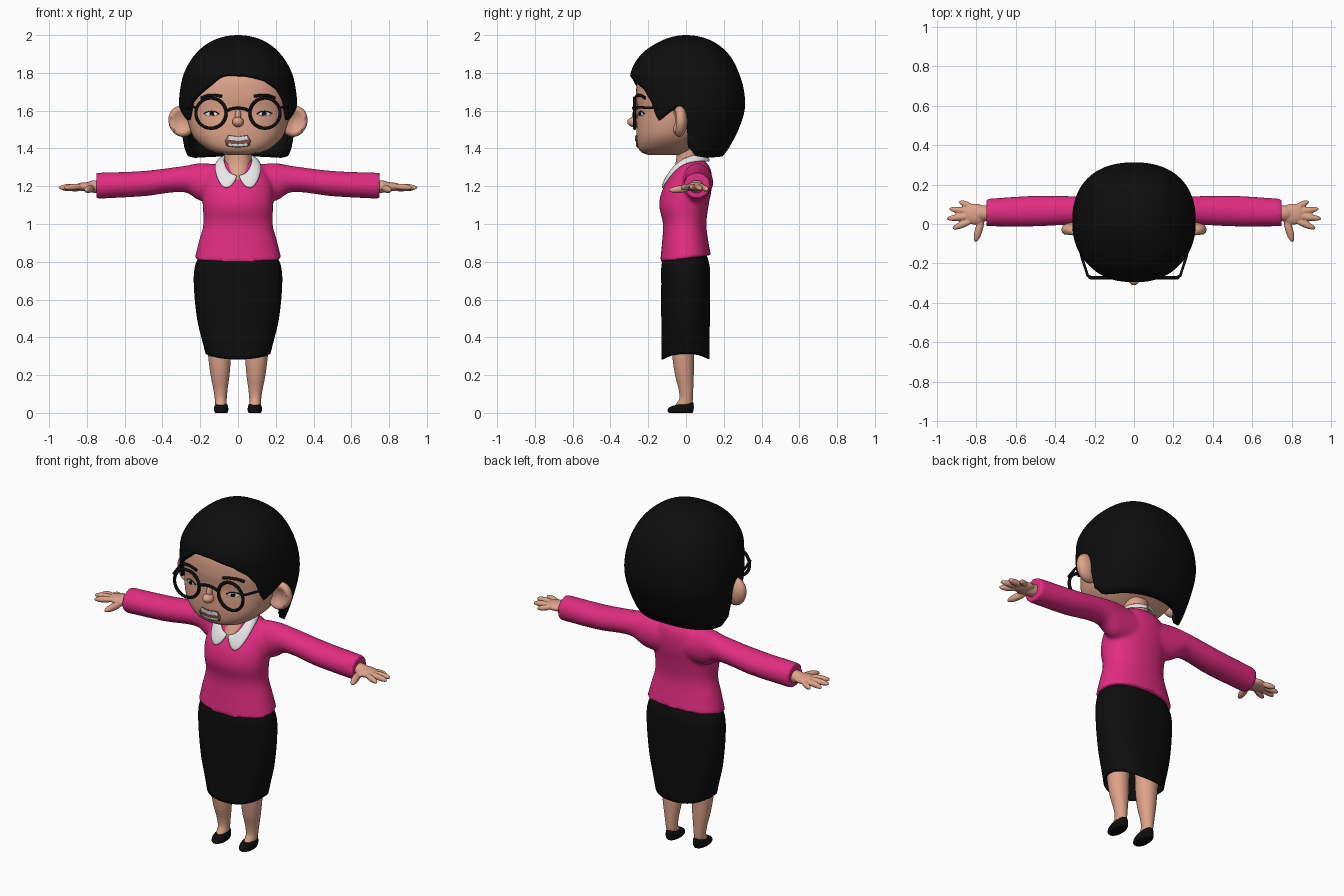
import bpy, bmesh, math
from mathutils import Matrix, Vector, Euler

if "Cube" in bpy.data.objects:
    bpy.data.objects.remove(bpy.data.objects["Cube"])


def material(name, rgb):
    m = bpy.data.materials.new(name)
    m.diffuse_color = (*rgb, 1)
    m.use_nodes = True
    m.node_tree.nodes["Principled BSDF"].inputs["Base Color"].default_value = m.diffuse_color
    return m


BLACK = material("black", (0.004, 0.004, 0.004))
SKIN = material("skin", (0.72, 0.36, 0.25))
PINK = material("pink", (0.76, 0.026, 0.22))
WHITE = material("white", (0.8, 0.8, 0.8))
MOUTH = material("mouth_red", (0.3, 0.09, 0.07))


def interp(keys, t, smooth=True):
    """Interpolate rows (t, a, b, ...) at t."""
    i = 0
    while i < len(keys) - 2 and t > keys[i + 1][0]:
        i += 1
    p, q = keys[i], keys[i + 1]
    o, r = keys[max(i - 1, 0)], keys[min(i + 2, len(keys) - 1)]
    h = q[0] - p[0]
    u = min(max((t - p[0]) / h, 0), 1)
    out = []
    for k in range(1, len(p)):
        if not smooth:
            out.append(p[k] + (q[k] - p[k]) * u)
            continue
        m0 = (q[k] - o[k]) / (q[0] - o[0]) * h
        m1 = (r[k] - p[k]) / (r[0] - p[0]) * h
        out.append((2*u**3 - 3*u*u + 1) * p[k] + (u**3 - 2*u*u + u) * m0
                   + (3*u*u - 2*u**3) * q[k] + (u**3 - u*u) * m1)
    return out


def finish(bm, name, mat, mirror=False, angle=50):
    bmesh.ops.recalc_face_normals(bm, faces=bm.faces)
    me = bpy.data.meshes.new(name)
    bm.to_mesh(me)
    bm.free()
    ob = bpy.data.objects.new(name, me)
    bpy.context.collection.objects.link(ob)
    me.materials.append(mat)
    bpy.ops.object.select_all(action='DESELECT')
    ob.select_set(True)
    bpy.context.view_layer.objects.active = ob
    bpy.ops.object.shade_smooth_by_angle(angle=math.radians(angle))
    if mirror:
        ob.modifiers.new("mirror", 'MIRROR').use_mirror_merge = False
    return ob


def loft(bm, secs, n=48, rows=30, e=2.2, place=None, t_of=None, caps=(True, True)):
    """Superellipse rings from sections (t, half width, front y, back y)."""
    place = place or (lambda t, x, y: (x, y, t))
    t_of = t_of or (lambda u, a: secs[0][0] + (secs[-1][0] - secs[0][0]) * u)
    power = lambda v: math.copysign(abs(v) ** (2 / e), v)
    rings = []
    for j in range(rows + 1):
        ring = []
        for i in range(n):
            a = -math.pi + 2 * math.pi * i / n
            t = t_of(j / rows, a)
            hx, yf, yb = interp(secs, t)
            y = (yf + yb) / 2 - (yb - yf) / 2 * power(math.cos(a))
            ring.append(bm.verts.new(place(t, hx * power(math.sin(a)), y)))
        rings.append(ring)
    for r0, r1 in zip(rings, rings[1:]):
        for i in range(n):
            bm.faces.new((r0[i], r0[(i + 1) % n], r1[(i + 1) % n], r1[i]))
    if caps[0]:
        bm.faces.new(rings[0])
    if caps[1]:
        bm.faces.new(rings[-1])
    return bm


def blob(bm, loc, scale, rot=(0, 0, 0)):
    m = Matrix.LocRotScale(Vector(loc), Euler(rot), Vector(scale))
    return bmesh.ops.create_uvsphere(bm, u_segments=24, v_segments=16, radius=1, matrix=m)["verts"]


def stroke(name, mat, pts, r, mirror=True, cyclic=False):
    cu = bpy.data.curves.new(name, 'CURVE')
    cu.dimensions, cu.bevel_depth, cu.bevel_resolution, cu.use_fill_caps = '3D', r, 3, True
    sp = cu.splines.new('POLY')
    sp.points.add(len(pts) - 1)
    sp.use_cyclic_u = cyclic
    for p, c in zip(sp.points, pts):
        p.co = (*c, 1)
    tmp = bpy.data.objects.new(name + "_path", cu)
    bpy.context.collection.objects.link(tmp)
    bm = bmesh.new()
    bm.from_mesh(tmp.to_mesh())
    bpy.data.objects.remove(tmp)
    return finish(bm, name, mat, mirror)


def remesh(ob, size, smooth):
    m = ob.modifiers.new("blend", 'REMESH')
    m.mode, m.voxel_size, m.use_smooth_shade = 'VOXEL', size, True
    ob.modifiers.new("soften", 'SMOOTH').iterations = smooth


# Head
HEAD = [(1.365, .05, -.2, -.03), (1.38, .13, -.237, 0), (1.41, .185, -.255, .05),
        (1.46, .235, -.262, .12), (1.53, .262, -.262, .18), (1.6, .272, -.258, .21),
        (1.68, .275, -.265, .23), (1.78, .255, -.25, .23), (1.88, .18, -.18, .17),
        (1.93, .06, -.06, .06)]
finish(loft(bmesh.new(), HEAD, 64, 48, 2.4), "head", SKIN, angle=80)


def face_y(x, z):
    hx, yf, yb = interp(HEAD, z)
    return (yf + yb) / 2 - (yb - yf) / 2 * max(0, 1 - abs(x / hx) ** 2.4) ** (1 / 2.4)


def plate(name, mat, outline, lift, mirror=False):
    """Thin patch that follows the face."""
    cx = sum(p[0] for p in outline) / len(outline)
    cz = sum(p[1] for p in outline) / len(outline)
    bm, prev = bmesh.new(), None
    for k in (1, .75, .5, .25, .05):
        ring = []
        for x, z in outline:
            x, z = cx + (x - cx) * k, cz + (z - cz) * k
            ring.append(bm.verts.new((x, face_y(x, z) - lift, z)))
        if prev:
            for i in range(len(ring)):
                j = (i + 1) % len(ring)
                bm.faces.new((prev[i], prev[j], ring[j], ring[i]))
        prev = ring
    bm.faces.new(prev)
    ob = finish(bm, name, mat, mirror)
    bm2 = ob.modifiers.new("thickness", 'SOLIDIFY')
    bm2.thickness, bm2.offset = .004, 0


def oval(cx, cz, rx, rz):
    return [(cx + rx * math.cos(a * math.pi / 12), cz + rz * math.sin(a * math.pi / 12)) for a in range(24)]


# Face details
plate("mouth", MOUTH, [(-.05, 1.47), (0, 1.463), (.05, 1.47), (.068, 1.44), (.06, 1.413),
                       (0, 1.405), (-.06, 1.413), (-.068, 1.44)], .003)
plate("upper_teeth", WHITE, [(-.046, 1.466), (0, 1.459), (.046, 1.466), (.058, 1.445),
                             (0, 1.438), (-.058, 1.445)], .006)
plate("lower_teeth", WHITE, [(-.055, 1.427), (0, 1.422), (.055, 1.427), (.05, 1.414),
                             (0, 1.409), (-.05, 1.414)], .006)
plate("eye_white", WHITE, oval(.14, 1.583, .034, .011), .003, True)
plate("iris", BLACK, oval(.138, 1.583, .012, .010), .006, True)
stroke("eyelid", BLACK, [(x, face_y(x, z) - .003, z) for x, z in
                         ((.1, 1.583), (.12, 1.594), (.14, 1.597), (.16, 1.594), (.18, 1.584))], .003)
stroke("eyebrow", BLACK, [(x, face_y(x, z) - .004, z) for x, z in
                          ((.085, 1.676), (.12, 1.682), (.16, 1.68), (.195, 1.667))], .008)
bm = bmesh.new()
blob(bm, (0, -.275, 1.54), (.03, .036, .027))
blob(bm, (0, -.262, 1.565), (.017, .025, .045))
finish(bm, "nose", SKIN)

# Ears, dished on the front side
bm = bmesh.new()
for v in blob(bm, (0, 0, 0), (1, 1, 1)):
    if v.co.y < 0:
        v.co.y += .9 * max(0, 1 - (v.co.x ** 2 + v.co.z ** 2) / .6)
bm.transform(Matrix.LocRotScale(Vector((.298, -.035, 1.543)), Euler((0, .3, .15)), Vector((.07, .042, .083))))
finish(bm, "ear", SKIN, True)

# Hair: bob with a side-parted fringe, its lower edge set by direction
HAIRLINE = [(-180, 1.36), (-125, 1.35), (-105, 1.36), (-92, 1.41), (-87, 1.58), (-80, 1.62),
            (-58, 1.545), (-51, 1.64), (-40, 1.685), (-27, 1.73), (-15, 1.78), (-9, 1.79), (5, 1.785),
            (27, 1.755), (42, 1.71), (51, 1.65), (58, 1.545), (80, 1.62), (87, 1.58), (92, 1.41),
            (105, 1.36), (125, 1.35), (180, 1.36)]
HAIR = [(0, .002, -.002, .002), (.173, .135, -.13, .135), (.316, .225, -.235, .225),
        (.447, .285, -.293, .28), (.548, .308, -.288, .308), (.632, .313, -.278, .31),
        (.707, .30, -.258, .278), (.775, .283, -.24, .225), (.82, .265, -.22, .17)]
hair = finish(loft(bmesh.new(), HAIR, 128, 36, 2.3, lambda t, x, y: (x, y, 2 - t * t),
                   lambda u, a: u * math.sqrt(2 - interp(HAIRLINE, math.degrees(a), False)[0]),
                   (True, False)), "hair", BLACK, angle=80)
m = hair.modifiers.new("thickness", 'SOLIDIFY')
m.thickness, m.offset = .03, -1

# Glasses
stroke("glasses_rim", BLACK, [(.143 + .08 * math.cos(a * math.pi / 20), -.272,
                               1.587 + .08 * math.sin(a * math.pi / 20)) for a in range(40)], .009, cyclic=True)
stroke("glasses_bridge", BLACK, [(-.065, -.272, 1.595), (-.035, -.276, 1.61), (0, -.278, 1.615),
                                 (.035, -.276, 1.61), (.065, -.272, 1.595)], .008, False)
stroke("glasses_temple", BLACK, [(.215, -.272, 1.615), (.235, -.262, 1.618), (.265, -.17, 1.615),
                                 (.29, -.04, 1.605)], .007)

# Neck
finish(loft(bmesh.new(), [(1.2, .03, -.09, .04), (1.24, .052, -.094, .05), (1.28, .066, -.076, .07),
                          (1.32, .07, -.056, .078), (1.42, .07, -.045, .075)], e=2), "neck", SKIN)

# Sweater: torso and sleeves blended together
bm = loft(bmesh.new(), [(.80, .23, -.137, .132), (.9, .207, -.127, .117), (1.0, .183, -.122, .108),
                        (1.1, .187, -.142, .12), (1.18, .187, -.125, .135), (1.25, .17, -.085, .137),
                        (1.30, .135, -.05, .127), (1.335, .09, -.03, .10)],
          place=lambda t, x, y: (x, y, t + .13 * (y + .13) * max(0, (1 - t) / .2)))
SLEEVE_Z = [(.06, 1.21), (.2, 1.222), (.28, 1.238), (.5, 1.214), (.75, 1.202)]
for s in (-1, 1):
    loft(bm, [(.06, .10, -.03, .13), (.2, .10, -.015, .135), (.28, .07, -.003, .14),
              (.5, .067, -.012, .143), (.75, .069, -.012, .128)], e=2,
         place=lambda t, x, y: (s * t, y, interp(SLEEVE_Z, t)[0] + x))
remesh(finish(bm, "sweater", PINK), .01, 5)

# Collar
INNER = [(0, -.092, 1.255), (.045, -.085, 1.268), (.068, -.058, 1.31), (.076, 0, 1.35),
         (.055, .07, 1.365), (0, .097, 1.365)]
OUTER = [(.01, -.108, 1.23), (.066, -.138, 1.165), (.118, -.098, 1.24), (.128, -.02, 1.325),
         (.09, .095, 1.335), (0, .135, 1.325)]
bm = bmesh.new()
rows = [[bm.verts.new(Vector(p).lerp(Vector(q), k) + Vector((0, 0, .012 * (k == .5))))
         for k in (0, .5, 1)] for p, q in zip(INNER, OUTER)]
for r0, r1 in zip(rows, rows[1:]):
    for i in range(2):
        bm.faces.new((r0[i], r0[i + 1], r1[i + 1], r1[i]))
collar = finish(bm, "collar", WHITE, True, 80)
m = collar.modifiers.new("thickness", 'SOLIDIFY')
m.thickness, m.offset = .016, 0
collar.modifiers.new("round", 'SUBSURF').levels = 2

# Hands: wrist, palm, fingers and thumb blended together
bm = bmesh.new()
blob(bm, (.75, .055, 1.198), (.065, .04, .034))
blob(bm, (.805, .05, 1.197), (.06, .054, .024))
for base, tip, r in (((.82, .085, 1.195), (.885, .113, 1.182), .016), ((.83, .062, 1.197), (.935, .077, 1.187), .017),
                     ((.83, .04, 1.2), (.948, .027, 1.192), .017), ((.82, .018, 1.2), (.918, -.022, 1.192), .017),
                     ((.77, .03, 1.192), (.805, -.088, 1.178), .02)):
    p, q = Vector(base), Vector(tip)
    rot = (q - p).to_track_quat('X', 'Z').to_euler()
    blob(bm, (p + q) / 2, ((q - p).length / 2 + .004, r, r), rot)
hand = finish(bm, "hand", SKIN)
remesh(hand, .005, 2)
hand.modifiers.new("mirror", 'MIRROR')

# Skirt
skirt = finish(loft(bmesh.new(), [(.283, .172, -.13, .125), (.33, .182, -.13, .125), (.5, .217, -.131, .126),
                                  (.68, .234, -.131, .127), (.78, .227, -.13, .125), (.86, .19, -.11, .10)],
                    n=64, e=2.3, caps=(False, True),
                    place=lambda t, x, y: (x, y, t + .03 * max(0, 1 - (y / .13) ** 2) * max(0, 1 - (t - .283) / .2))),
               "skirt", BLACK)
m = skirt.modifiers.new("thickness", 'SOLIDIFY')
m.thickness, m.offset = .008, -1

# Legs and shoes
finish(loft(bmesh.new(), [(.02, .027, -.06, .032), (.045, .03, -.055, .034), (.07, .031, -.036, .036),
                          (.12, .037, -.038, .038), (.2, .05, -.058, .041), (.3, .06, -.072, .043),
                          (.5, .07, -.08, .05)], 32, e=2,
            place=lambda t, x, y: (.089 + .03 * t + x, y, t)), "leg", SKIN, True)
finish(loft(bmesh.new(), [(0, .032, -.09, .034), (.01, .037, -.097, .04), (.03, .037, -.095, .041),
                          (.042, .033, -.085, .04), (.048, .026, -.07, .034)], 32, 14, e=2.2,
            place=lambda t, x, y: (.089 + x, y, t * (1 + 4 * (y + .02)))), "shoe", BLACK, True)
